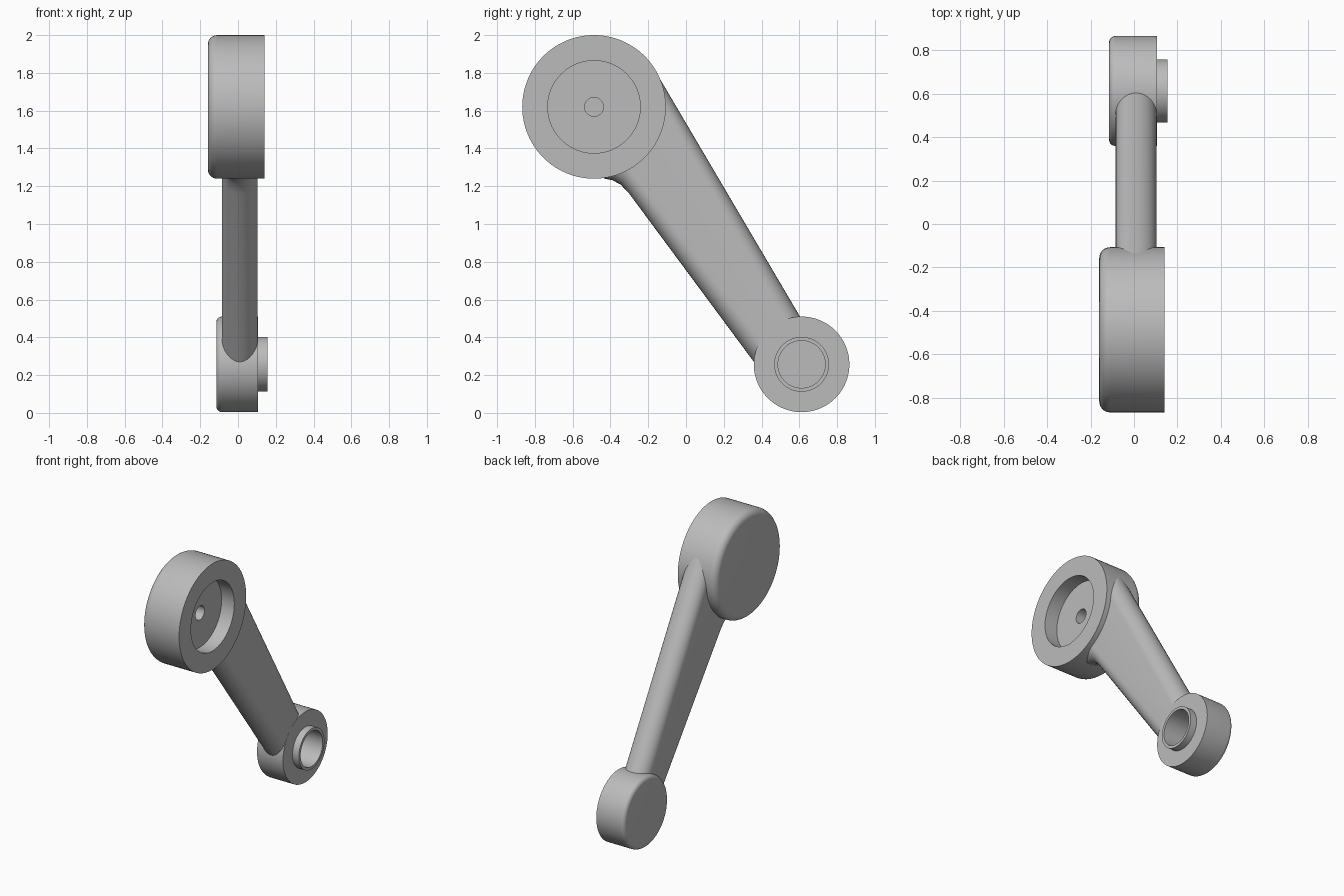
import bpy, bmesh, math
from mathutils import Vector, Matrix

cube = bpy.data.objects.get("Cube")
if cube:
    bpy.data.objects.remove(cube, do_unlink=True)

grey = bpy.data.materials.new("plain grey")
grey.use_nodes = True
grey.diffuse_color = (0.5, 0.5, 0.5, 1)
grey.node_tree.nodes["Principled BSDF"].inputs["Base Color"].default_value = (0.5, 0.5, 0.5, 1)


def make_object(name, bm):
    bmesh.ops.recalc_face_normals(bm, faces=bm.faces[:])
    mesh = bpy.data.meshes.new(name)
    bm.to_mesh(mesh)
    bm.free()
    obj = bpy.data.objects.new(name, mesh)
    bpy.context.collection.objects.link(obj)
    mesh.materials.append(grey)
    return obj


def smooth(obj):
    bpy.ops.object.select_all(action='DESELECT')
    obj.select_set(True)
    bpy.context.view_layer.objects.active = obj
    bpy.ops.object.shade_smooth_by_angle(angle=math.radians(35))


def turned(name, center, profile, steps=96):
    """Spin a profile of (x, radius) points about an axis parallel to x."""
    bm = bmesh.new()
    verts = [bm.verts.new((x, 0, r)) for x, r in profile]
    edges = [bm.edges.new(pair) for pair in zip(verts, verts[1:])]
    bmesh.ops.spin(bm, geom=verts + edges, cent=(0, 0, 0), axis=(1, 0, 0),
                   angle=math.tau, steps=steps, use_duplicate=False)
    bmesh.ops.remove_doubles(bm, verts=bm.verts[:], dist=0.0005)
    bmesh.ops.translate(bm, verts=bm.verts[:], vec=(0, *center))
    return make_object(name, bm)


def rounded_back(x, radius, fillet, n=8):
    """Flat back face with a filleted rim."""
    pts = [(x, 0)]
    for i in range(n + 1):
        a = math.pi / 2 * i / n
        pts.append((x + fillet * (1 - math.cos(a)), radius - fillet * (1 - math.sin(a))))
    return pts


BIG = (-0.487, 1.62)
SMALL = (0.612, 0.257)

# Large head with a shallow recess and a small centre hole
head = turned("large_head", BIG, rounded_back(-0.16, 0.38, 0.05) + [
    (0.14, 0.38), (0.14, 0.245), (0.04, 0.245), (0.04, 0.05), (-0.06, 0.05), (-0.06, 0)])
smooth(head)

# Small head with a raised, bored collar
end = turned("small_head", SMALL, rounded_back(-0.115, 0.253, 0.03) + [
    (0.105, 0.253), (0.105, 0.145), (0.155, 0.145), (0.155, 0.125), (-0.06, 0.125), (-0.06, 0)])
smooth(end)

# Tapered arm: round-edged sections between a lower and an upper edge (y, z)
sections = [((-0.46, 1.26), (-0.165, 1.81)),
            ((-0.43, 1.24), (-0.155, 1.797)),
            ((-0.39, 1.232), (-0.145, 1.78)),
            ((-0.345, 1.208), (-0.133, 1.76)),
            ((-0.30, 1.16), (-0.12, 1.738)),
            ((0.40, 0.215), (0.63, 0.465))]
MID_X, HALF, ROUND, SEG = 0.0095, 0.0945, 0.1, 16
bm = bmesh.new()
rings = []
for low, high in sections:
    low, high = Vector((0, *low)), Vector((0, *high))
    along = (high - low).normalized()
    ring = []
    for point, side in ((high, 1), (low, -1)):
        for i in range(SEG + 1):
            a = math.pi * i / SEG
            p = point + along * side * ROUND * (math.sin(a) - 1)
            p.x = MID_X + side * HALF * math.cos(a)
            ring.append(bm.verts.new(p))
    rings.append(ring)
count = len(rings[0])
for a, b in zip(rings, rings[1:]):
    for i in range(count):
        j = (i + 1) % count
        bm.faces.new((a[i], a[j], b[j], b[i]))
bm.faces.new(rings[0])
bm.faces.new(rings[-1])
arm = make_object("arm", bm)

# Keep the arm clear of the recess
bm = bmesh.new()
bmesh.ops.create_cone(bm, cap_ends=True, segments=64, radius1=0.26, radius2=0.26, depth=0.2,
                      matrix=Matrix.Translation((0.13, *BIG)) @ Matrix.Rotation(math.pi / 2, 4, 'Y'))
cutter = make_object("recess_cutter", bm)
cutter.hide_render = True
mod = arm.modifiers.new("recess", 'BOOLEAN')
mod.operation = 'DIFFERENCE'
mod.solver = 'EXACT'
mod.object = cutter
bpy.context.view_layer.objects.active = arm
bpy.ops.object.modifier_apply(modifier=mod.name)
bpy.data.objects.remove(cutter, do_unlink=True)
smooth(arm)
